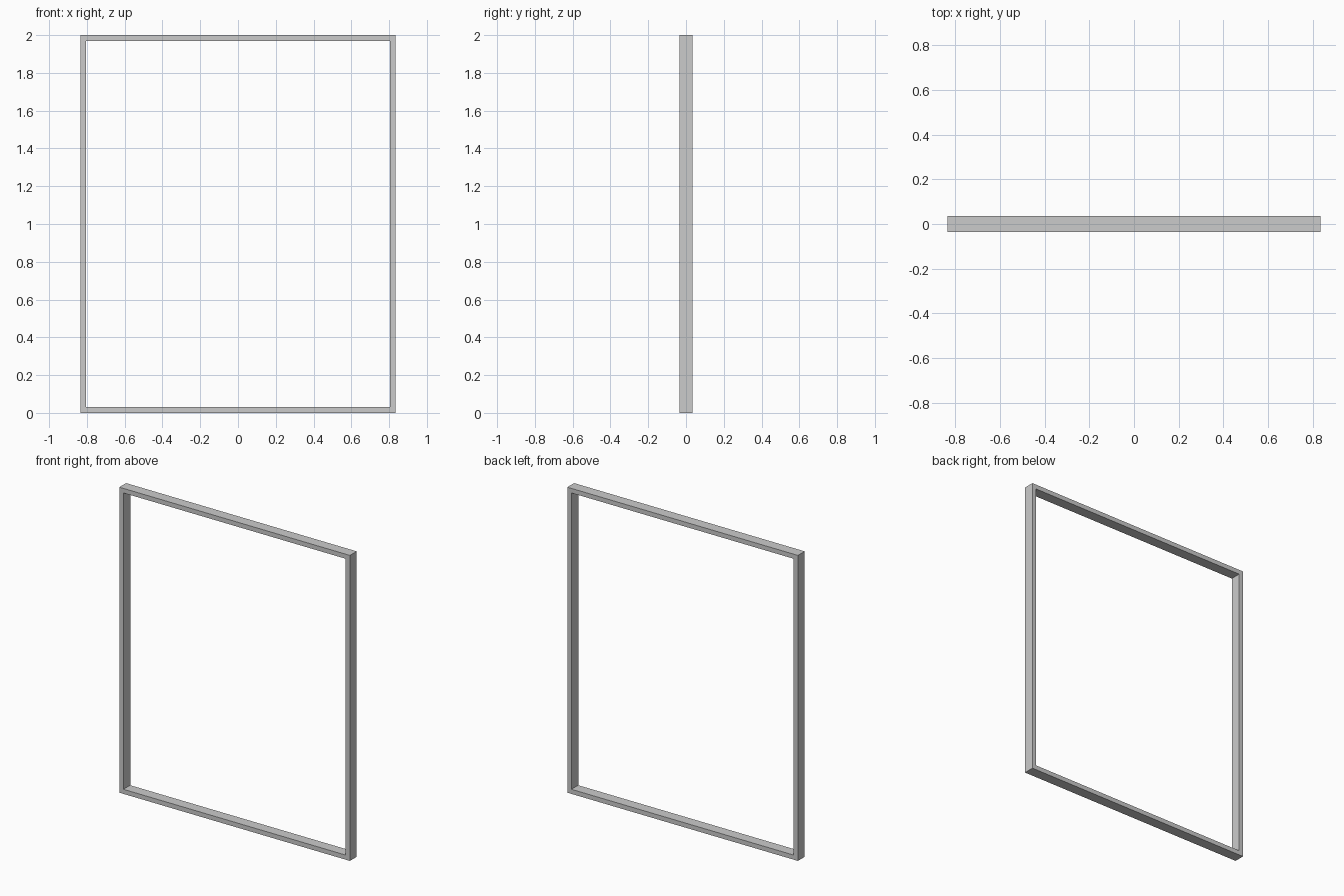
import bpy, bmesh

if "Cube" in bpy.data.objects:
    bpy.data.objects.remove(bpy.data.objects["Cube"])

W, H, D = 0.835, 2.0, 0.035   # half width, height, half depth
T = 0.03                      # bar thickness


def rect(bm, inset, y):
    x, lo, hi = W - inset, inset, H - inset
    return [bm.verts.new((px, y, pz))
            for px, pz in ((-x, lo), (x, lo), (x, hi), (-x, hi))]


# Rectangular frame: a bar section carried round four mitred corners
bm = bmesh.new()
loops = [rect(bm, 0, -D), rect(bm, 0, D), rect(bm, T, D), rect(bm, T, -D)]
for k in range(4):
    a, b = loops[k], loops[(k + 1) % 4]
    for i in range(4):
        j = (i + 1) % 4
        bm.faces.new((a[i], a[j], b[j], b[i]))

bmesh.ops.recalc_face_normals(bm, faces=bm.faces)
mesh = bpy.data.meshes.new("frame")
bm.to_mesh(mesh)
bm.free()
bpy.context.collection.objects.link(bpy.data.objects.new("frame", mesh))
